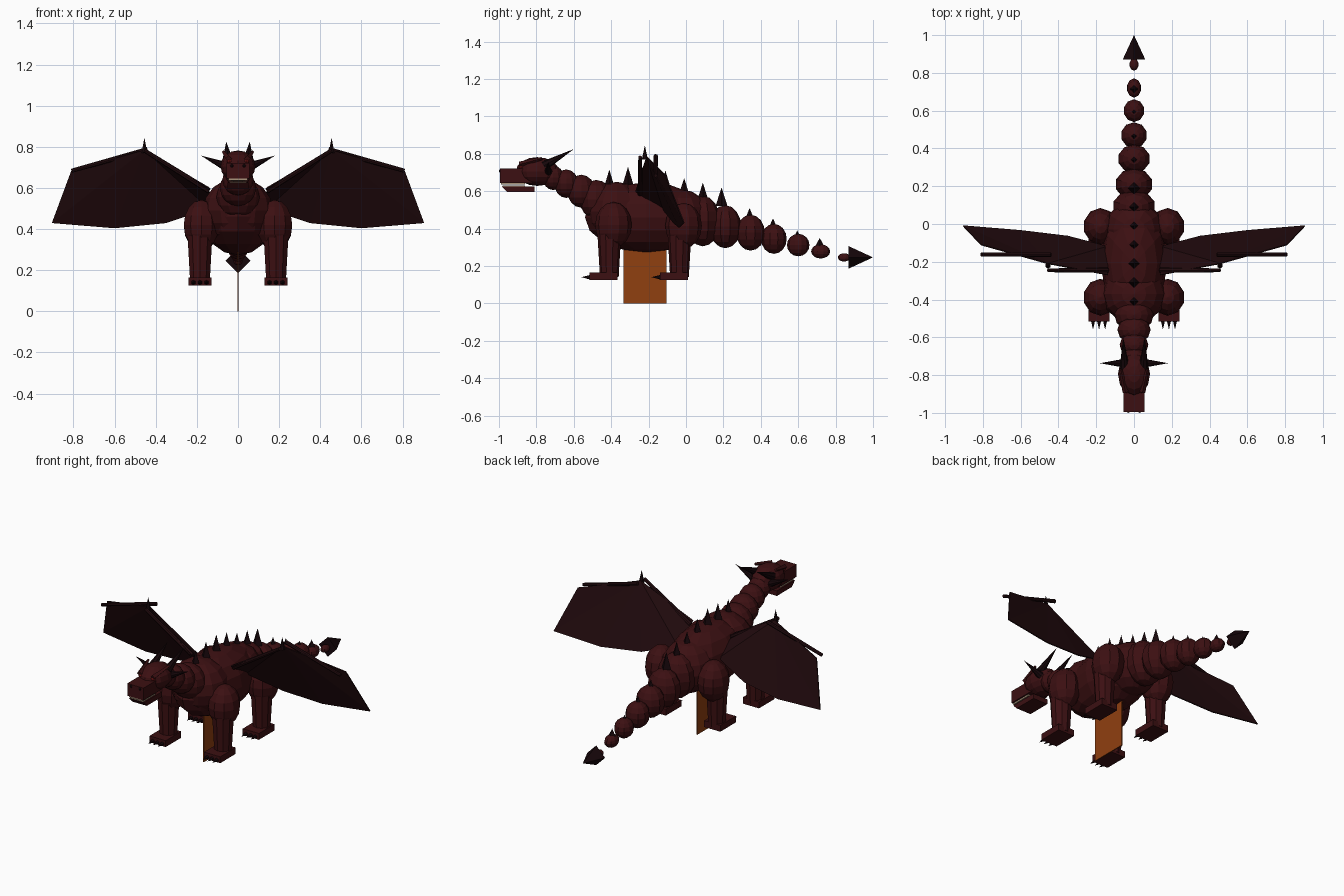
import bpy
import bmesh
from mathutils import Vector

if "Cube" in bpy.data.objects:
    bpy.data.objects.remove(bpy.data.objects["Cube"])


def material(name, r, g, b):
    m = bpy.data.materials.new(name)
    m.use_nodes = True
    m.diffuse_color = (r, g, b, 1)
    bsdf = next(n for n in m.node_tree.nodes if n.type == "BSDF_PRINCIPLED")
    bsdf.inputs["Base Color"].default_value = (r, g, b, 1)
    return m


HIDE = material("dark_red_hide", 0.045, 0.005, 0.006)
WING = material("wing_skin", 0.015, 0.003, 0.004)
HORN = material("black_horn", 0.008, 0.002, 0.003)
TOOTH = material("tooth_tan", 0.4, 0.3, 0.2)
EMBER = material("burnt_orange", 0.28, 0.05, 0.005)
EYE = material("eye_red", 0.2, 0.01, 0.01)


def finish(name, mat):
    ob = bpy.context.object
    ob.name = name
    ob.data.materials.append(mat)
    return ob


def ball(name, loc, radii, mat=HIDE, segments=12, rings=8):
    bpy.ops.mesh.primitive_uv_sphere_add(segments=segments, ring_count=rings,
                                         radius=1, location=loc)
    ob = finish(name, mat)
    ob.scale = radii
    return ob


def box(name, low, high, mat=HIDE):
    low, high = Vector(low), Vector(high)
    bpy.ops.mesh.primitive_cube_add(size=1, location=(low + high) / 2)
    ob = finish(name, mat)
    ob.scale = high - low
    return ob


def taper(name, start, end, r1, r2=0.0, mat=HORN, sides=4):
    start, end = Vector(start), Vector(end)
    axis = end - start
    bpy.ops.mesh.primitive_cone_add(vertices=sides, radius1=r1, radius2=r2,
                                    depth=axis.length, location=(start + end) / 2)
    ob = finish(name, mat)
    ob.rotation_euler = axis.to_track_quat("Z", "Y").to_euler()
    return ob


# Torso
ball("torso", (0, -0.21, 0.46), (0.175, 0.33, 0.187))
ball("chest", (0, -0.37, 0.49), (0.17, 0.16, 0.16))
ball("rump", (0, -0.03, 0.455), (0.155, 0.16, 0.155))

# Neck beads, chest to head
for y, z, r in [(-0.48, 0.555, 0.105), (-0.56, 0.6, 0.088),
                (-0.64, 0.64, 0.076), (-0.71, 0.672, 0.066)]:
    ball("neck_segment", (0, y, z), (r, r * 0.85, r))

# Tail beads, rump to tip
for y, z, rx, rz in [(0.09, 0.44, 0.115, 0.135), (0.21, 0.41, 0.1, 0.115),
                     (0.345, 0.378, 0.085, 0.096), (0.47, 0.345, 0.07, 0.08),
                     (0.6, 0.312, 0.055, 0.06), (0.72, 0.278, 0.038, 0.038),
                     (0.845, 0.246, 0.024, 0.022)]:
    ball("tail_segment", (0, y, z), (rx, rx * 0.55 + 0.03 if rx > 0.03 else 0.033, rz),
         segments=10)
taper("tail_barb", (0, 0.87, 0.246), (0, 1.0, 0.246), 0.06)

# Spines along the back
for y, tip, height in [(-0.41, 0.715, 0.11), (-0.31, 0.73, 0.11), (-0.21, 0.735, 0.11),
                       (-0.11, 0.71, 0.11), (-0.01, 0.67, 0.1), (0.09, 0.645, 0.1),
                       (0.19, 0.62, 0.1), (0.34, 0.51, 0.07), (0.465, 0.455, 0.06),
                       (0.595, 0.39, 0.05), (0.715, 0.35, 0.045)]:
    taper("back_spine", (0, y, tip - height), (0, y, tip), 0.018 + height * 0.14)

# Head, snout, jaw and teeth
ball("head", (0, -0.795, 0.705), (0.085, 0.115, 0.077))
box("snout", (-0.055, -0.995, 0.645), (0.055, -0.82, 0.72))
box("upper_teeth", (-0.046, -0.99, 0.636), (0.046, -0.86, 0.646), TOOTH)
box("lower_teeth", (-0.042, -0.98, 0.624), (0.042, -0.86, 0.63), TOOTH)
jaw = box("lower_jaw", (-0.05, -0.985, 0.595), (0.05, -0.81, 0.626))
for v in jaw.data.vertices:
    if v.co.z < 0 and v.co.y < 0:
        v.co.y += 0.17

# Upright plate below the belly
box("support_plate", (-0.003, -0.335, 0), (0.003, -0.105, 0.4), EMBER)


def wing_membrane(side):
    outline = [(0.455, -0.21, 0.785), (0.81, -0.11, 0.685), (0.905, -0.01, 0.43),
               (0.6, -0.035, 0.405), (0.35, -0.065, 0.43), (0.14, -0.12, 0.5),
               (0.14, -0.27, 0.6)]
    bm = bmesh.new()
    verts = [bm.verts.new((x * side, y, z)) for x, y, z in outline]
    for a, b in zip(verts[1:], verts[2:]):
        bm.faces.new((verts[0], a, b))
    bmesh.ops.recalc_face_normals(bm, faces=bm.faces)
    mesh = bpy.data.meshes.new("wing_membrane")
    bm.to_mesh(mesh)
    bm.free()
    mesh.materials.append(WING)
    ob = bpy.data.objects.new("wing_membrane", mesh)
    bpy.context.collection.objects.link(ob)
    mod = ob.modifiers.new("thickness", "SOLIDIFY")
    mod.thickness = 0.006
    mod.offset = 0


for side, label in ((1, "left"), (-1, "right")):
    def at(x, y, z):
        return (x * side, y, z)

    # Face details and horns
    ball(label + "_eye", at(0.042, -0.882, 0.73), (0.013, 0.013, 0.01), EYE, 8, 6)
    ball(label + "_nostril", at(0.03, -0.99, 0.708), (0.01, 0.01, 0.01), HORN, 8, 6)
    taper(label + "_brow", at(0.045, -0.89, 0.742), at(0.07, -0.77, 0.775), 0.016,
          0.008, HIDE)
    taper(label + "_top_horn", at(0.05, -0.76, 0.735), at(0.057, -0.6, 0.825), 0.026,
          sides=8)
    taper(label + "_side_horn", at(0.06, -0.737, 0.705), at(0.18, -0.737, 0.757), 0.022,
          sides=8)

    # Legs
    for part, y, foot_front, joint_z in (("front", -0.41, -0.515, 0.42),
                                         ("rear", -0.035, -0.14, 0.415)):
        ball(f"{label}_{part}_shoulder", at(0.178, y + 0.022, joint_z),
             (0.09, 0.098, 0.122), segments=10)
        taper(f"{label}_{part}_leg", at(0.185, y, 0.38), at(0.185, y, 0.14),
              0.064, 0.05, HIDE, 10)
        box(f"{label}_{part}_foot", (0.185 * side - 0.055, foot_front, 0.126),
            (0.185 * side + 0.055, foot_front + 0.15, 0.165))
        for dx in (-0.032, 0, 0.032):
            taper(f"{label}_{part}_claw", at(0.185 + dx, foot_front + 0.005, 0.14),
                  at(0.185 + dx, foot_front - 0.045, 0.14), 0.013, sides=6)

    # Wing
    wing_membrane(side)
    taper(label + "_wing_arm", at(0.14, -0.245, 0.585), at(0.455, -0.245, 0.782),
          0.014, 0.01, WING, 8)
    taper(label + "_wing_finger", at(0.44, -0.162, 0.787), at(0.81, -0.162, 0.683),
          0.012, 0.01, WING, 8)
    taper(label + "_wing_claw", at(0.455, -0.22, 0.77), at(0.455, -0.22, 0.845),
          0.016, sides=6)
